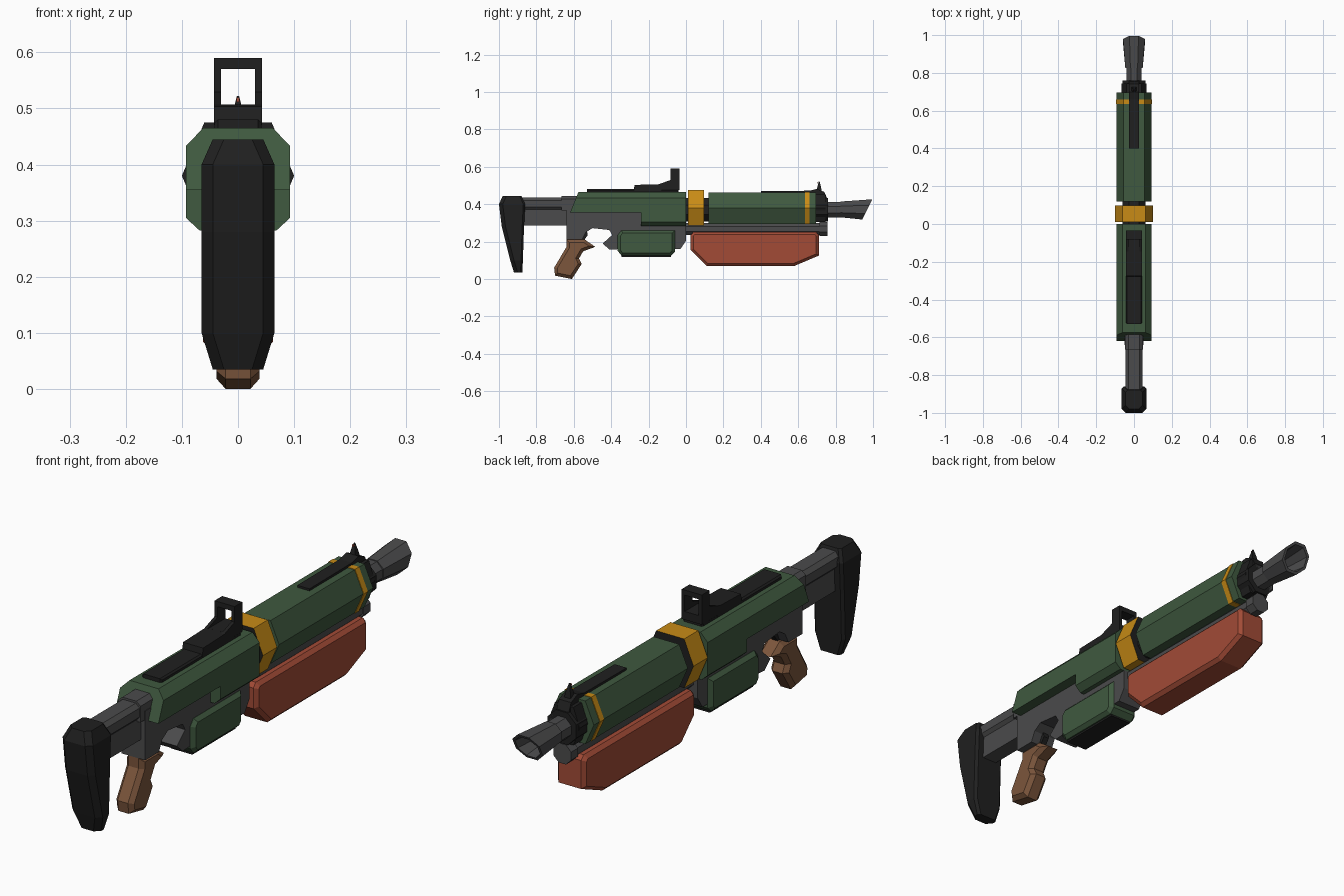
import bpy, bmesh, math

if "Cube" in bpy.data.objects:
    bpy.data.objects.remove(bpy.data.objects["Cube"])


def material(name, r, g, b):
    m = bpy.data.materials.new(name)
    m.diffuse_color = (r, g, b, 1)
    m.use_nodes = True
    m.node_tree.nodes["Principled BSDF"].inputs["Base Color"].default_value = m.diffuse_color
    return m


GREEN = material("olive green", 0.05, 0.1, 0.05)
BLACK = material("black", 0.014, 0.014, 0.014)
GREY = material("gunmetal grey", 0.07, 0.07, 0.072)
GOLD = material("gold", 0.58, 0.26, 0.008)
RED = material("rust red", 0.36, 0.07, 0.037)
BROWN = material("brown", 0.2, 0.092, 0.045)


def finish(name, bm, mat, chamfer_end=None):
    bmesh.ops.recalc_face_normals(bm, faces=bm.faces)
    me = bpy.data.meshes.new(name)
    bm.to_mesh(me)
    bm.free()
    me.materials.append(mat)
    ob = bpy.data.objects.new(name, me)
    bpy.context.collection.objects.link(ob)
    return ob


def loft(name, rings, mat, closed=False):
    """Skin a list of equal-sized rings of points; cap the ends unless closed."""
    bm = bmesh.new()
    vs = [[bm.verts.new(p) for p in r] for r in rings]
    n = len(rings[0])
    pairs = list(zip(vs, vs[1:])) + ([(vs[-1], vs[0])] if closed else [])
    for a, b in pairs:
        for i in range(n):
            j = (i + 1) % n
            bm.faces.new((a[i], a[j], b[j], b[i]))
    if not closed:
        bm.faces.new(vs[0])
        bm.faces.new(vs[-1])
    return finish(name, bm, mat)


def slab(name, profile, hw, mat, chamfer=0.0):
    """Side profile of (y, z) points given width in x, with chamfered side rims."""
    bm = bmesh.new()
    a = [bm.verts.new((-hw, y, z)) for y, z in profile]
    b = [bm.verts.new((hw, y, z)) for y, z in profile]
    n = len(profile)
    caps = [bm.faces.new(a), bm.faces.new(b)]
    for i in range(n):
        j = (i + 1) % n
        bm.faces.new((a[i], a[j], b[j], b[i]))
    bmesh.ops.recalc_face_normals(bm, faces=bm.faces)
    if chamfer:
        rim = [e for f in caps for e in f.edges]
        bmesh.ops.bevel(bm, geom=rim, offset=chamfer, segments=1,
                        affect='EDGES', clamp_overlap=True)
    return finish(name, bm, mat)


def rect(y0, y1, z0, z1):
    return [(y0, z0), (y1, z0), (y1, z1), (y0, z1)]


def mirror(half):
    """Complete a half section of (x, z) points, listed top to bottom."""
    return half + [(-x, z) for x, z in reversed(half)]


def extrude(name, section, y0, y1, mat):
    return loft(name, [[(x, y, z) for x, z in section] for y in (y0, y1)], mat)


def octagon(r, zc, rz=None):
    k = 1 / math.cos(math.pi / 8)
    return [(r * k * math.cos(math.pi * (i + .5) / 4),
             zc + (rz or r) * k * math.sin(math.pi * (i + .5) / 4)) for i in range(8)]


def hexagon(w, top, bottom, flat=0.6):
    mid = (top + bottom) / 2
    return mirror([(w * flat, top), (w, mid), (w * flat, bottom)])


# Shoulder stock: stacked sections with chamfered corners
rings = []
for z, y0, y1, w in [(.035, -.92, -.875, .045), (.10, -.94, -.872, .065),
                     (.28, -.985, -.866, .065), (.40, -1.0, -.86, .065),
                     (.445, -.98, -.88, .045)]:
    c = .02
    half = [(w - c, y0), (w, y0 + c), (w, y1 - c / 2), (w - c / 2, y1)]
    rings.append([(x, y, z) for x, y in mirror(half)])
loft("butt_stock", rings, BLACK)

# Stock bar, its web and the collar by the receiver
extrude("stock_tube", mirror([(.028, .435), (.044, .42), (.044, .385), (.03, .37)]),
        -.88, -.55, GREY)
slab("stock_web", rect(-.88, -.55, .285, .40), .032, GREY)
extrude("stock_collar", mirror([(.03, .443), (.048, .428), (.048, .365)]), -.665, -.56, GREY)

# Lower frame with grip mount, trigger arch and forward lug
slab("lower_frame", [(-.64, .40), (-.64, .21), (-.555, .21), (-.535, .25), (-.50, .272),
                     (-.41, .262), (-.395, .235), (-.445, .19), (-.41, .157),
                     (-.35, .16), (-.03, .16), (0, .205), (0, .40)], .05, GREY)
slab("trigger", [(-.555, .26), (-.53, .26), (-.525, .235), (-.55, .2), (-.57, .2)],
     .012, BLACK)

# Pistol grip
slab("grip", [(-.64, .21), (-.54, .21), (-.485, .172), (-.55, .148), (-.572, .11),
              (-.558, .08), (-.61, 0), (-.70, .018), (-.705, .06), (-.64, .17)],
     .038, BROWN, .016)

# Receiver cover: raked rear end, deeper front half
section = mirror([(.062, .465), (.093, .433), (.093, .355)])
loft("receiver_cover", [[(x, -.62 + max(0, z - .36) * .43, z) for x, z in section],
                        [(x, 0, z) for x, z in section]], GREEN)
extrude("receiver_front", mirror([(.093, .36), (.093, .305), (.068, .282)]),
        -.24, 0, GREEN)

# Ammunition housing under the receiver
slab("ammo_housing", [(-.365, .235), (-.365, .15), (-.345, .125), (-.08, .125),
                      (-.06, .145), (-.06, .26), (-.345, .26)], .065, GREEN, .014)
slab("housing_base", rect(-.345, -.08, .118, .13), .046, BLACK)

# Top rail, riser and rear sight frame
slab("top_rail", rect(-.53, -.04, .455, .48), .042, BLACK, .006)
slab("sight_riser", [(-.28, .47), (-.275, .503), (-.16, .508), (-.085, .53),
                     (-.035, .53), (-.035, .47)], .034, BLACK)
slab("sight_base", [(-.14, .475), (-.135, .507), (-.035, .507), (-.035, .475)], .043, BLACK)
bpy.data.objects.remove(bpy.data.objects["sight_riser"])
slab("sight_step", [(-.28, .47), (-.275, .503), (-.13, .507), (-.13, .47)], .043, BLACK)
for s in (-1, 1):
    ob = slab("sight_post", [(-.082, .5), (-.035, .5), (-.035, .57), (-.082, .57)],
              .0065, BLACK)
    ob.location.x = s * .0365
    cheek = slab("sight_cheek", [(-.15, .505), (-.08, .505), (-.08, .53)], .0065, BLACK)
    cheek.location.x = s * .0365
slab("sight_top", rect(-.082, -.035, .57, .59), .043, BLACK)

# Clamp ring with black end faces
ring = extrude("clamp_ring", hexagon(.1, .475, .285), .01, .097, GOLD)
ring.data.materials.append(BLACK)
for f in ring.data.polygons:
    if abs(f.normal.y) > .9:
        f.material_index = 1
extrude("barrel_core", octagon(.062, .37), -.02, .76, BLACK)

# Barrel shroud with painted band and end cap
extrude("barrel_shroud", hexagon(.092, .462, .295), .12, .695, GREEN)
extrude("shroud_band", hexagon(.0945, .464, .293), .635, .66, GOLD)
extrude("shroud_cap", hexagon(.066, .452, .305), .69, .745, BLACK)

# Front rail and sight blade
slab("front_rail", [(.40, .455), (.40, .47), (.66, .472), (.70, .482), (.74, .465),
                    (.755, .43), (.69, .43)], .026, BLACK)
loft("front_sight", [[(x * w, .712 + y * w, z) for x, y in
                      ((-1, -1), (1, -1), (1, 1), (-1, 1))]
                     for w, z in ((.014, .47), (.009, .495), (.002, .522))], BLACK)
slab("sight_bead", rect(.703, .707, .511, .519), .003, RED)

# Barrel and slanted hollow muzzle
extrude("barrel", octagon(.041, .37), .74, .85, GREY)
extrude("barrel_collar", octagon(.055, .37), .74, .76, GREY)


def muzzle_ring(r, rz, y, slant):
    return [(x, y + slant * (z - .37), z) for x, z in octagon(r, .372, rz)]


loft("muzzle", [muzzle_ring(.046, .042, .825, 0), muzzle_ring(.058, .054, .968, .5),
                muzzle_ring(.048, .044, .968, .5), muzzle_ring(.036, .032, .87, 0)],
     GREY)
extrude("bore", octagon(.038, .372), .866, .874, BLACK)

# Tube below the barrel with end knob
extrude("magazine_tube", octagon(.032, .267), -.02, .745, GREY)
extrude("tube_knob", octagon(.038, .267), .715, .757, GREY)

# Pump handle
slab("pump_handle", [(.025, .235), (.025, .155), (.11, .07), (.58, .07), (.71, .125),
                     (.71, .235), (.695, .252), (.04, .252)], .062, RED, .014)
